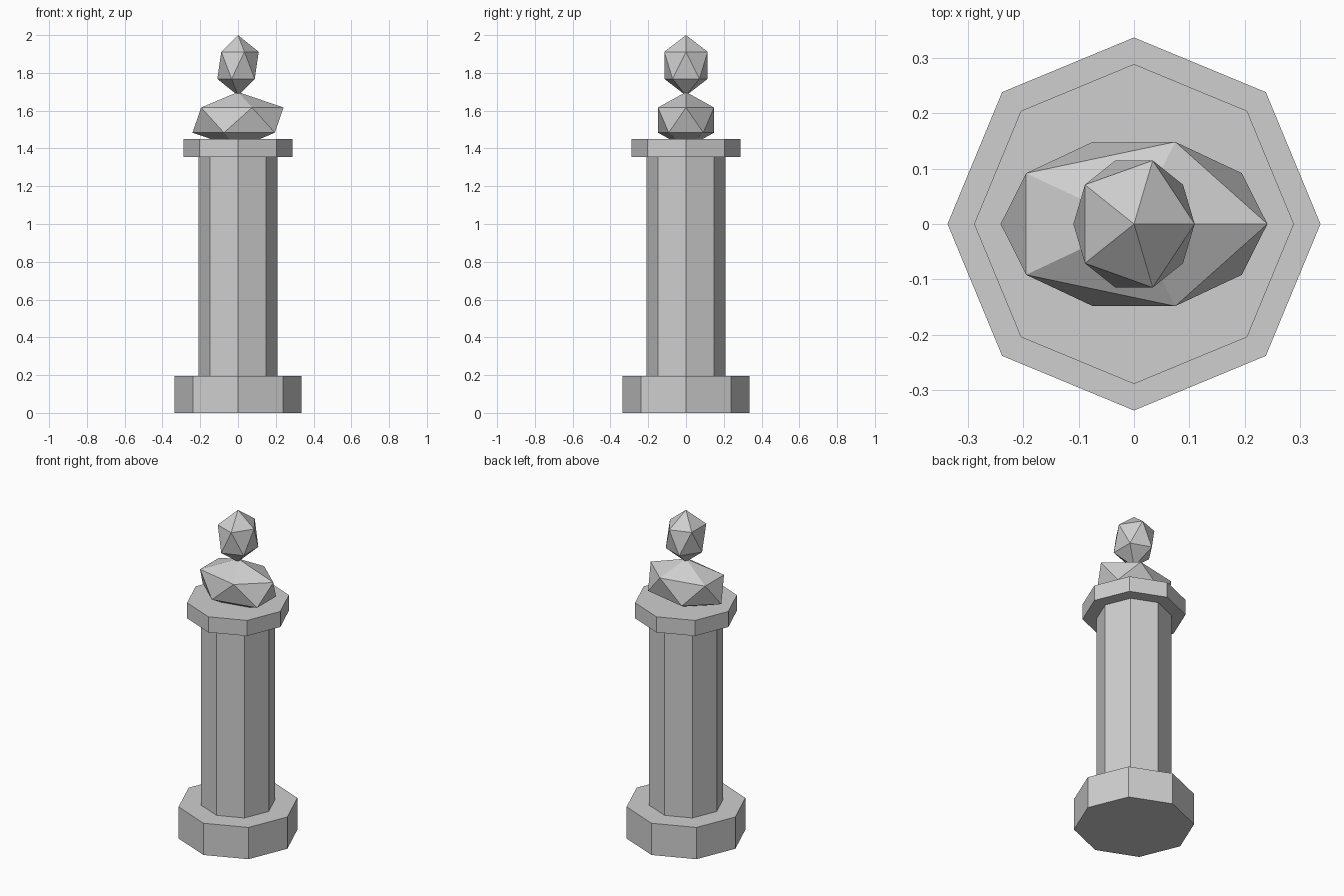
import bpy

if "Cube" in bpy.data.objects:
    bpy.data.objects.remove(bpy.data.objects["Cube"])

stone = bpy.data.materials.new("stone_grey")
stone.diffuse_color = (0.62, 0.62, 0.62, 1)
stone.use_nodes = True
stone.node_tree.nodes["Principled BSDF"].inputs["Base Color"].default_value = stone.diffuse_color


def finish(name):
    obj = bpy.context.object
    obj.name = name
    obj.data.materials.append(stone)
    return obj


def octagon(name, radius, bottom, top):
    # eight-sided block with a corner on each axis
    bpy.ops.mesh.primitive_cylinder_add(
        vertices=8, radius=radius, depth=top - bottom,
        location=(0, 0, (bottom + top) / 2))
    return finish(name)


def faceted_stone(name, centre_z, radii):
    # stretched twenty-sided lump
    bpy.ops.mesh.primitive_ico_sphere_add(
        subdivisions=1, radius=1, location=(0, 0, centre_z))
    obj = finish(name)
    obj.scale = radii
    return obj


# Pedestal
octagon("base", 0.337, 0, 0.196)
octagon("column", 0.21, 0.196, 1.355)
octagon("cap", 0.289, 1.355, 1.451)

# Carved bust on top
faceted_stone("body", 1.55, (0.2695, 0.1745, 0.149))
faceted_stone("head", 1.84, (0.1225, 0.1350, 0.160))
